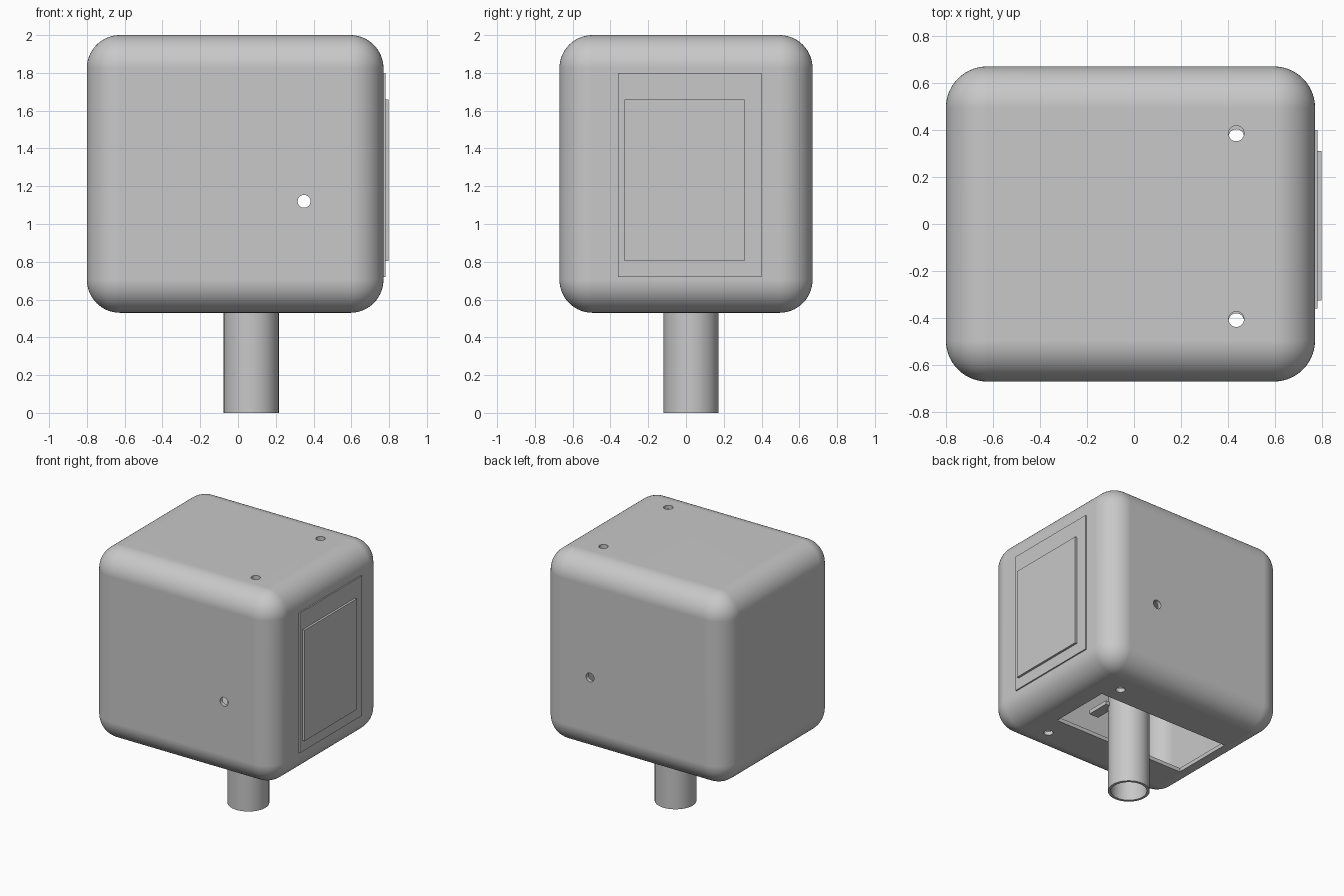
import bpy
import bmesh
import math
from mathutils import Matrix, Vector

default = bpy.data.objects.get("Cube")
if default:
    bpy.data.objects.remove(default, do_unlink=True)

grey = bpy.data.materials.new("light_grey")
grey.use_nodes = True
colour = (0.58, 0.58, 0.58, 1)
grey.diffuse_color = colour
grey.node_tree.nodes["Principled BSDF"].inputs["Base Color"].default_value = colour


def make(name, bm):
    mesh = bpy.data.meshes.new(name)
    bmesh.ops.recalc_face_normals(bm, faces=bm.faces)
    bm.to_mesh(mesh)
    bm.free()
    mesh.materials.append(grey)
    obj = bpy.data.objects.new(name, mesh)
    bpy.context.collection.objects.link(obj)
    return obj


def box(name, low, high):
    low, high = Vector(low), Vector(high)
    bm = bmesh.new()
    place = Matrix.Translation((low + high) / 2) @ Matrix.Diagonal((*(high - low), 1))
    bmesh.ops.create_cube(bm, size=1, matrix=place)
    return make(name, bm)


def rod(name, centre, radius, length, axis="Z", sides=32, capped=True):
    bm = bmesh.new()
    turn = Matrix.Rotation(math.pi / 2, 4, "X") if axis == "Y" else Matrix()
    bmesh.ops.create_cone(bm, cap_ends=capped, segments=sides, radius1=radius,
                          radius2=radius, depth=length,
                          matrix=Matrix.Translation(centre) @ turn)
    return make(name, bm)


def activate(obj):
    bpy.ops.object.select_all(action="DESELECT")
    obj.select_set(True)
    bpy.context.view_layer.objects.active = obj


def modify(obj, kind, **settings):
    mod = obj.modifiers.new(kind.lower(), kind)
    for key, value in settings.items():
        setattr(mod, key, value)
    activate(obj)
    bpy.ops.object.modifier_apply(modifier=mod.name)


def smooth(obj):
    activate(obj)
    bpy.ops.object.shade_smooth_by_angle(angle=math.radians(35))
    obj.modifiers.new("flat_sides", "WEIGHTED_NORMAL").keep_sharp = True


# Hollow rounded housing
housing = box("housing", (-0.8, -0.67, 0.53), (0.77, 0.67, 2))
modify(housing, "BEVEL", width=0.175, segments=14, limit_method="NONE")
modify(housing, "SOLIDIFY", thickness=0.03, offset=-1)

# Bottom opening, side through-hole, and pairs of top and bottom holes
cutters = [
    box("opening_cutter", (-0.62, -0.24, 0.4), (0.5, 0.245, 0.65)),
    rod("side_hole_cutter", (0.35, 0, 1.12), 0.034, 2, "Y"),
]
for z, ys in ((2, (0.385, -0.405)), (0.53, (0.37, -0.413))):
    for y in ys:
        cutters.append(rod("hole_cutter", (0.435, y, z), 0.033, 0.3))
for cutter in cutters:
    cutter.hide_render = True
    modify(housing, "BOOLEAN", object=cutter, operation="DIFFERENCE", solver="EXACT")
    bpy.data.objects.remove(cutter, do_unlink=True)
smooth(housing)

# Layered panel on the left side
box("panel_frame", (0.76, -0.36, 0.72), (0.78, 0.4, 1.8))
box("panel_screen", (0.77, -0.325, 0.805), (0.797, 0.31, 1.66))

# Open mounting pipe and its small inner bracket
pipe = rod("mounting_pipe", (0.07, 0.027, 0.45), 0.146, 0.9, sides=64, capped=False)
modify(pipe, "SOLIDIFY", thickness=0.02, offset=-1)
smooth(pipe)
box("inner_bracket", (0.16, -0.2, 0.66), (0.24, -0.02, 0.69))
